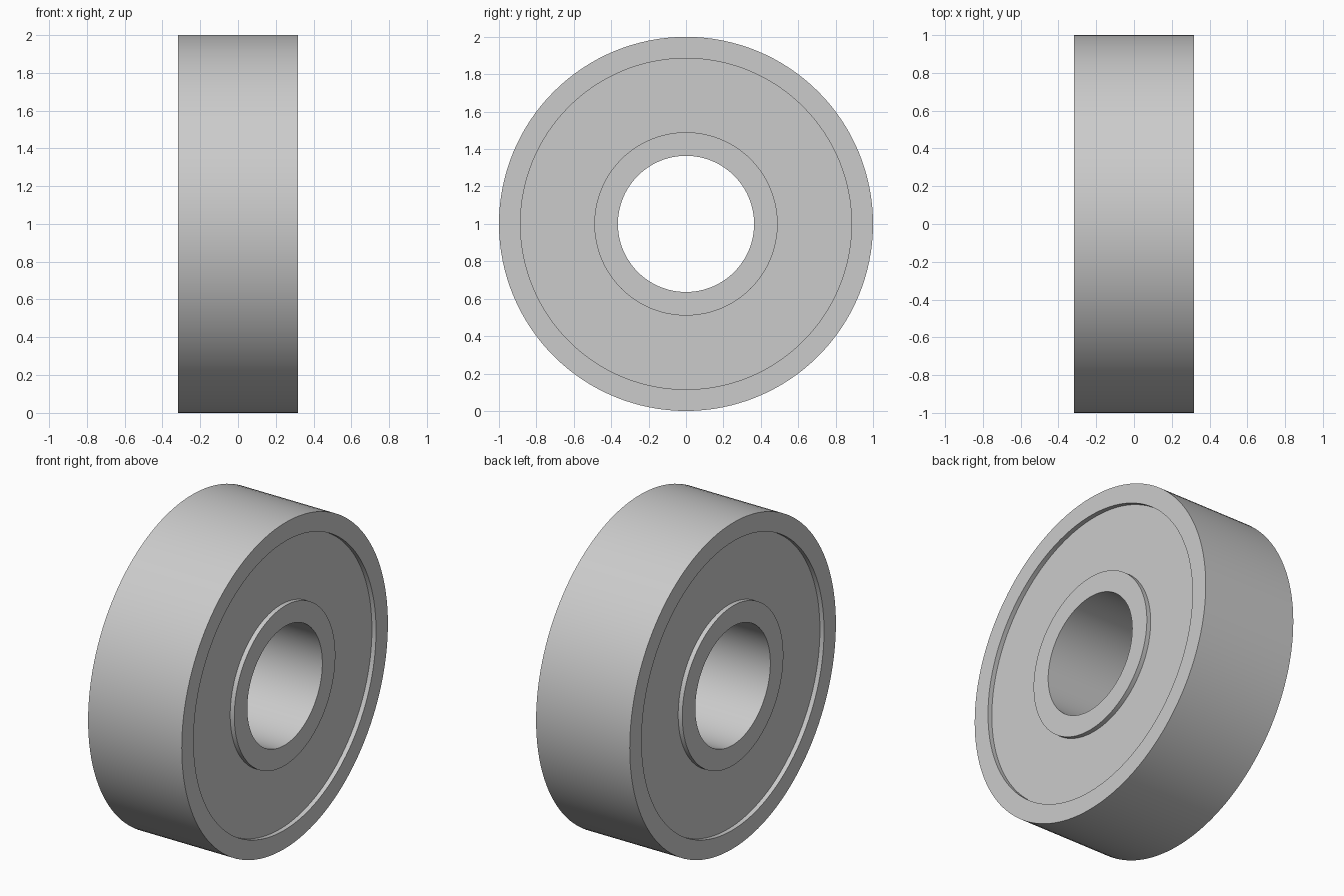
import bpy
import bmesh
import math
from mathutils import Matrix, Vector

cube = bpy.data.objects.get("Cube")
if cube:
    bpy.data.objects.remove(cube, do_unlink=True)

SEGMENTS = 128
HALF_WIDTH = 0.318
RECESS = 0.028
BORE, INNER_EDGE, OUTER_EDGE, RIM = 0.364, 0.49, 0.885, 1.0

steel = bpy.data.materials.new("grey_steel")
steel.use_nodes = True
colour = (0.6, 0.6, 0.6, 1)
steel.diffuse_color = colour
steel.node_tree.nodes["Principled BSDF"].inputs["Base Color"].default_value = colour


def make_ring(name, r_in, r_out, x_min, x_max):
    """Spin a rectangular section around the horizontal x axis."""
    bm = bmesh.new()
    corners = [(x_min, r_in), (x_max, r_in), (x_max, r_out), (x_min, r_out)]
    section = [bm.verts.new((x, 0, r)) for x, r in corners]
    edges = [bm.edges.new((section[i], section[i - 1])) for i in range(4)]
    bmesh.ops.spin(bm, geom=section + edges, cent=(0, 0, 0), axis=(1, 0, 0),
                   angle=math.tau, steps=SEGMENTS, use_merge=True)
    bmesh.ops.remove_doubles(bm, verts=bm.verts, dist=1e-5)
    bmesh.ops.recalc_face_normals(bm, faces=bm.faces)
    bmesh.ops.transform(bm, matrix=Matrix.Translation(Vector((0, 0, RIM))), verts=bm.verts)
    mesh = bpy.data.meshes.new(name)
    bm.to_mesh(mesh)
    bm.free()
    mesh.materials.append(steel)
    obj = bpy.data.objects.new(name, mesh)
    bpy.context.collection.objects.link(obj)
    bpy.ops.object.select_all(action="DESELECT")
    obj.select_set(True)
    bpy.context.view_layer.objects.active = obj
    bpy.ops.object.shade_smooth_by_angle(angle=math.radians(30))
    return obj


# Inner and outer races
make_ring("outer_race", OUTER_EDGE, RIM, -HALF_WIDTH, HALF_WIDTH)
make_ring("inner_race", BORE, INNER_EDGE, -HALF_WIDTH, HALF_WIDTH)

# Recessed shields closing the gap on both sides
face = HALF_WIDTH - RECESS
for side, x_min in (("left", face - 0.04), ("right", -face)):
    make_ring(side + "_shield", INNER_EDGE, OUTER_EDGE, x_min, x_min + 0.04)
